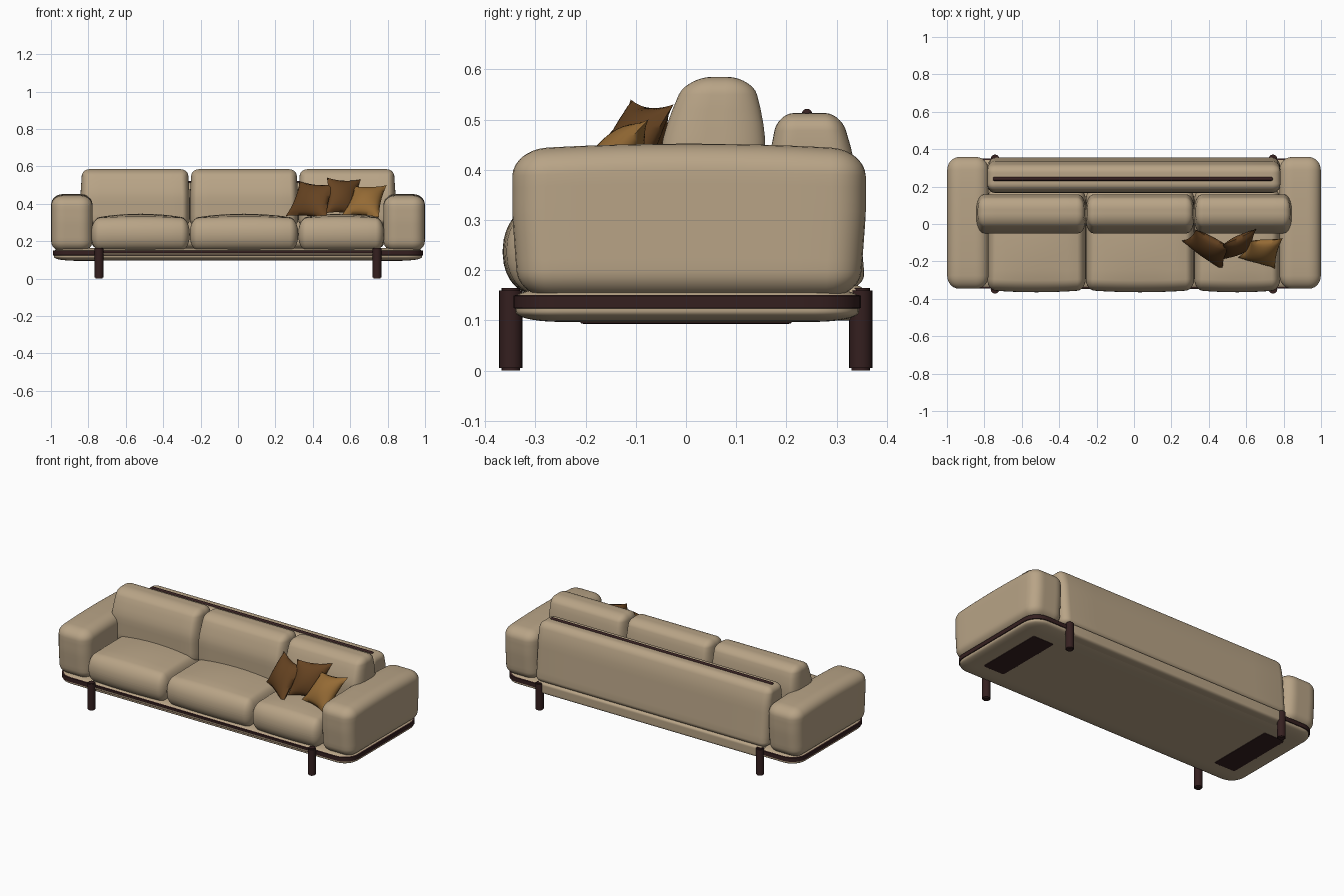
import bpy, bmesh, math
from mathutils import Vector

if "Cube" in bpy.data.objects:
    bpy.data.objects.remove(bpy.data.objects["Cube"], do_unlink=True)


def material(name, rgb):
    m = bpy.data.materials.new(name)
    m.use_nodes = True
    m.diffuse_color = (*rgb, 1)
    m.node_tree.nodes["Principled BSDF"].inputs["Base Color"].default_value = (*rgb, 1)
    return m


BEIGE = material("beige fabric", (0.48, 0.37, 0.24))
WOOD = material("dark wood", (0.035, 0.014, 0.014))
BROWN = material("brown fabric", (0.13, 0.055, 0.015))
GOLD = material("gold fabric", (0.30, 0.145, 0.035))


def finish(bm, name, mat, angle=50):
    bmesh.ops.recalc_face_normals(bm, faces=bm.faces)
    mesh = bpy.data.meshes.new(name)
    bm.to_mesh(mesh)
    bm.free()
    mesh.materials.append(mat)
    ob = bpy.data.objects.new(name, mesh)
    bpy.context.collection.objects.link(ob)
    bpy.ops.object.select_all(action='DESELECT')
    ob.select_set(True)
    bpy.context.view_layer.objects.active = ob
    bpy.ops.object.shade_smooth_by_angle(angle=math.radians(angle))
    return ob


def soft_box(name, x, y, z, radius, mat, shape=None, cuts=15):
    """Rounded box; shape(p, n) bends points, n being the position in -1..1."""
    bm = bmesh.new()
    bmesh.ops.create_cube(bm, size=2)
    bmesh.ops.subdivide_edges(bm, edges=bm.edges[:], cuts=cuts, use_grid_fill=True)
    mid = Vector([(a + b) / 2 for a, b in (x, y, z)])
    half = Vector([(b - a) / 2 for a, b in (x, y, z)])
    for v in bm.verts:
        core, out = Vector(), Vector()
        for i in range(3):
            t, inner = v.co[i], half[i] - radius[i]
            core[i] = max(-1, min(1, t * 2)) * inner
            out[i] = math.copysign(max(0, abs(t) * 2 - 1), t)
        out.normalize()
        p = core + Vector([out[i] * radius[i] for i in range(3)])
        n = Vector([p[i] / half[i] for i in range(3)])
        p += mid
        v.co = shape(p, n) if shape else p
    return finish(bm, name, mat)


def pillow(name, corners, thick, mat, n=16):
    """Scatter cushion stretched between four corners, with pinched edges."""
    tl, tr, br, bl = [Vector(c) for c in corners]
    normal = (tr - bl).cross(tl - br).normalized()
    bm = bmesh.new()
    for side in (-1, 1):
        rows = []
        for i in range(n + 1):
            row = []
            for j in range(n + 1):
                u, v = 2 * i / n - 1, 2 * j / n - 1
                a, b = u * (1 - 0.12 * (1 - v * v)), v * (1 - 0.12 * (1 - u * u))
                s, t = (a + 1) / 2, (b + 1) / 2
                p = bl.lerp(br, s).lerp(tl.lerp(tr, s), t)
                puff = ((1 - u * u) * (1 - v * v)) ** 0.6
                row.append(bm.verts.new(p + normal * side * thick * puff))
            rows.append(row)
        for i in range(n):
            for j in range(n):
                bm.faces.new((rows[i][j], rows[i + 1][j], rows[i + 1][j + 1], rows[i][j + 1]))
    bmesh.ops.remove_doubles(bm, verts=bm.verts, dist=0.0005)
    return finish(bm, name, mat, 70)


# Base platform, wooden band and rear filler
soft_box("base", (-0.985, 0.985), (-0.34, 0.345), (0.097, 0.165), (0.09, 0.09, 0.02), BEIGE)
soft_box("wood_band", (-0.989, 0.989), (-0.344, 0.349), (0.121, 0.153), (0.09, 0.09, 0.004), WOOD)
soft_box("rear_base_strip", (-0.76, 0.76), (0.2, 0.356), (0.1, 0.17), (0.02, 0.02, 0.015), BEIGE)
soft_box("front_seam", (-0.74, 0.74), (-0.348, -0.3), (0.128, 0.136), (0.003, 0.003, 0.003), BEIGE)


# Armrests, crowned on top and drawn in at the foot
def arm_shape(p, n):
    up = (n.z + 1) / 2
    p.z -= 0.012 * n.y * n.y * up
    p.y = 0.008 + (p.y - 0.008) * (0.965 + 0.035 * min(1, up * 1.8))
    return p


for side, label in ((-1, "right"), (1, "left")):
    xs = sorted((side * 0.778, side * 0.999))
    soft_box(label + "_arm", xs, (-0.346, 0.358), (0.145, 0.452), (0.065, 0.07, 0.055), BEIGE, arm_shape)
    soft_box(label + "_floor_plate", sorted((side * 0.74, side * 0.88)), (-0.21, 0.21),
             (0.093, 0.1), (0.01, 0.01, 0.002), WOOD)
    # Legs
    for y, end in ((-0.349, "front"), (0.348, "back")):
        bm = bmesh.new()
        bmesh.ops.create_cone(bm, cap_ends=True, segments=24, radius1=0.023, radius2=0.023, depth=0.165)
        rims = [e for e in bm.edges if abs(e.verts[0].co.z - e.verts[1].co.z) < 0.01]
        bmesh.ops.bevel(bm, geom=rims, offset=0.005, segments=2, affect='EDGES')
        bmesh.ops.translate(bm, vec=(side * 0.743, y, 0.0825), verts=bm.verts)
        finish(bm, label + "_" + end + "_leg", WOOD)


# Seat and back cushions
def seat_shape(p, n):
    p.z += 0.025 * (1 - n.x ** 2) * (1 - n.y ** 2) * max(0, n.z)
    p.y -= 0.012 * (1 - n.x ** 2) * max(0, -n.y)
    return p


def back_shape(p, n):
    t = max(0, (p.z - 0.44) / 0.145)
    p.y = 0.056 + (p.y - 0.056) * (1 - 0.38 * t ** 1.5) + 0.012 * t
    x_mid = p.x - n.x * 0.01 * t
    return Vector((x_mid, p.y, p.z))


seams = (-0.785, -0.258, 0.322, 0.782)
backs = (-0.843, -0.258, 0.322, 0.843)
for i, label in enumerate(("right", "middle", "left")):
    soft_box(label + "_seat_cushion", (seams[i], seams[i + 1]), (-0.353, 0.19), (0.152, 0.322),
             (0.045, 0.06, 0.08), BEIGE, seat_shape)
    soft_box(label + "_back_cushion", (backs[i], backs[i + 1]), (-0.05, 0.158), (0.28, 0.585),
             (0.04, 0.08, 0.035), BEIGE, back_shape)


# Backrest, narrowing toward the top, with a wooden rail
def rest_shape(p, n):
    t = (p.z - 0.16) / 0.35
    width = 0.192 - 0.03 * t - 0.035 * max(0, (t - 0.75) * 4)
    centre = 0.262 - 0.016 * t
    return Vector((p.x, centre + n.y * width / 2, p.z))


soft_box("backrest", (-0.784, 0.782), (0.165, 0.36), (0.16, 0.513), (0.045, 0.05, 0.035), BEIGE, rest_shape)
soft_box("backrest_rail", (-0.755, 0.742), (0.231, 0.251), (0.5, 0.521), (0.008, 0.009, 0.009), WOOD)

# Scatter cushions
pillow("brown_pillow", ((0.33, -0.03, 0.52), (0.515, -0.12, 0.505), (0.475, -0.25, 0.315), (0.255, -0.09, 0.335)),
       0.045, BROWN)
pillow("rear_brown_pillow", ((0.475, -0.11, 0.54), (0.655, -0.025, 0.53), (0.63, -0.13, 0.335), (0.47, -0.19, 0.35)),
       0.04, BROWN)
pillow("gold_pillow", ((0.625, -0.09, 0.495), (0.795, -0.075, 0.5), (0.755, -0.24, 0.325), (0.555, -0.18, 0.34)),
       0.045, GOLD)
